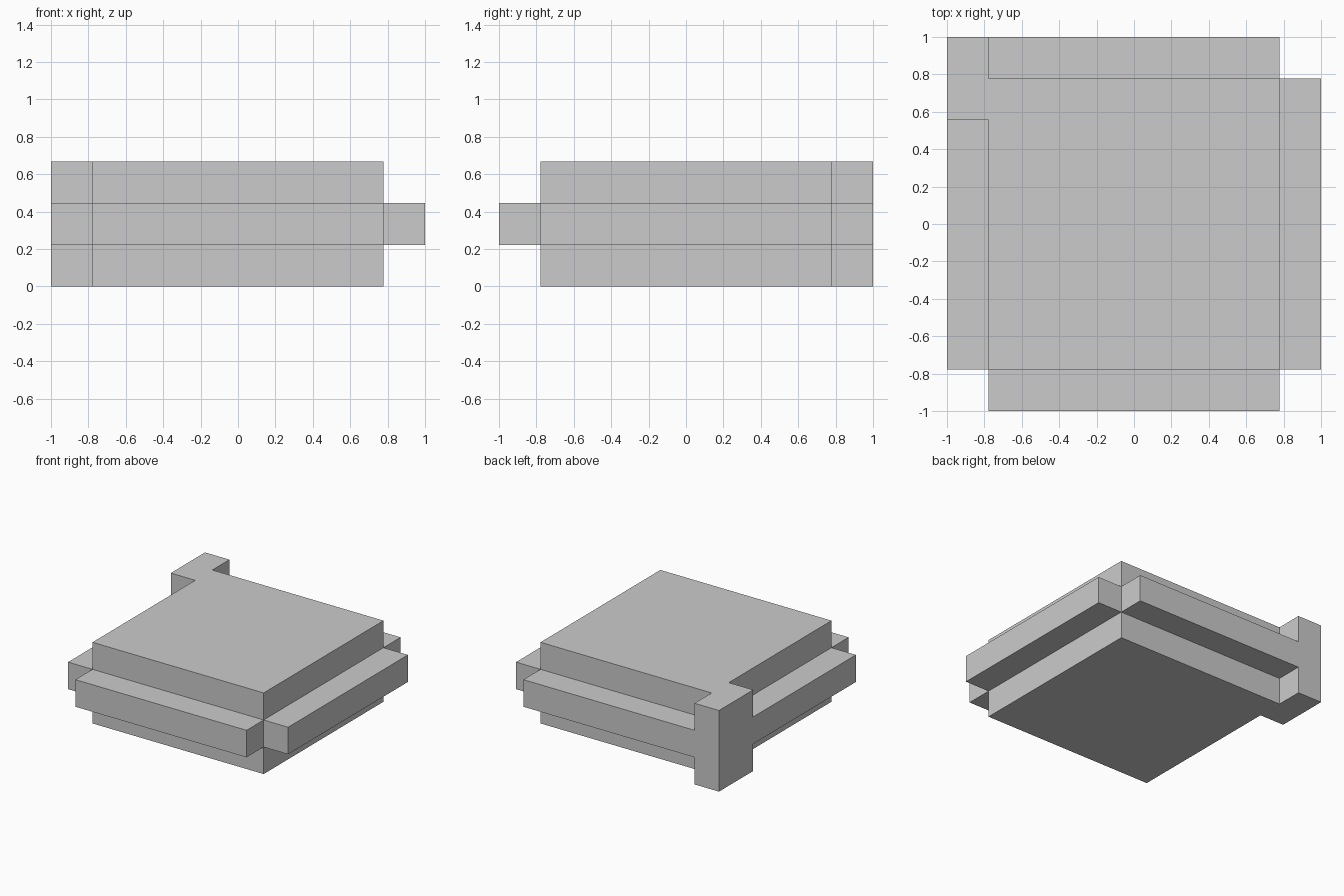
import bpy
import bmesh
from itertools import product
from mathutils import Vector

if "Cube" in bpy.data.objects:
    bpy.data.objects.remove(bpy.data.objects["Cube"])

U = 2 / 9            # the model sits on a 9 x 9 x 3 module grid

# Solid blocks in grid cells: (x0, x1, y0, y1, z0, z1)
BLOCKS = [
    (1, 8, 1, 8, 0, 3),   # thick central slab
    (0, 9, 1, 8, 1, 2),   # left and right tongues
    (1, 8, 0, 9, 1, 2),   # front and back tongues
    (0, 1, 7, 9, 0, 3),   # full-height corner post
]

filled = {c for x0, x1, y0, y1, z0, z1 in BLOCKS
          for c in product(range(x0, x1), range(y0, y1), range(z0, z1))}


def skin(name, cells):
    """Make one outer surface around the filled cells, without inner walls."""
    bm = bmesh.new()
    for cell in sorted(cells):
        for axis, side in product(range(3), (0, 1)):
            step = [0, 0, 0]
            step[axis] = 1 if side else -1
            if tuple(a + b for a, b in zip(cell, step)) in cells:
                continue
            corners = []
            for a, b in ((0, 0), (1, 0), (1, 1), (0, 1)):
                p = list(cell)
                p[axis] += side
                p[(axis + 1) % 3] += a
                p[(axis + 2) % 3] += b
                corners.append(bm.verts.new((Vector(p) - Vector((4.5, 4.5, 0))) * U))
            bm.faces.new(corners if side else corners[::-1])
    # Weld the cells and merge flat areas into single faces
    bmesh.ops.remove_doubles(bm, verts=bm.verts[:], dist=1e-4)
    bmesh.ops.dissolve_limit(bm, angle_limit=0.01,
                             verts=bm.verts[:], edges=bm.edges[:])
    mesh = bpy.data.meshes.new(name)
    bm.to_mesh(mesh)
    bm.free()
    obj = bpy.data.objects.new(name, mesh)
    bpy.context.collection.objects.link(obj)
    return obj


# Tile with edge tongues and a corner post
skin("tongued_tile", filled)
